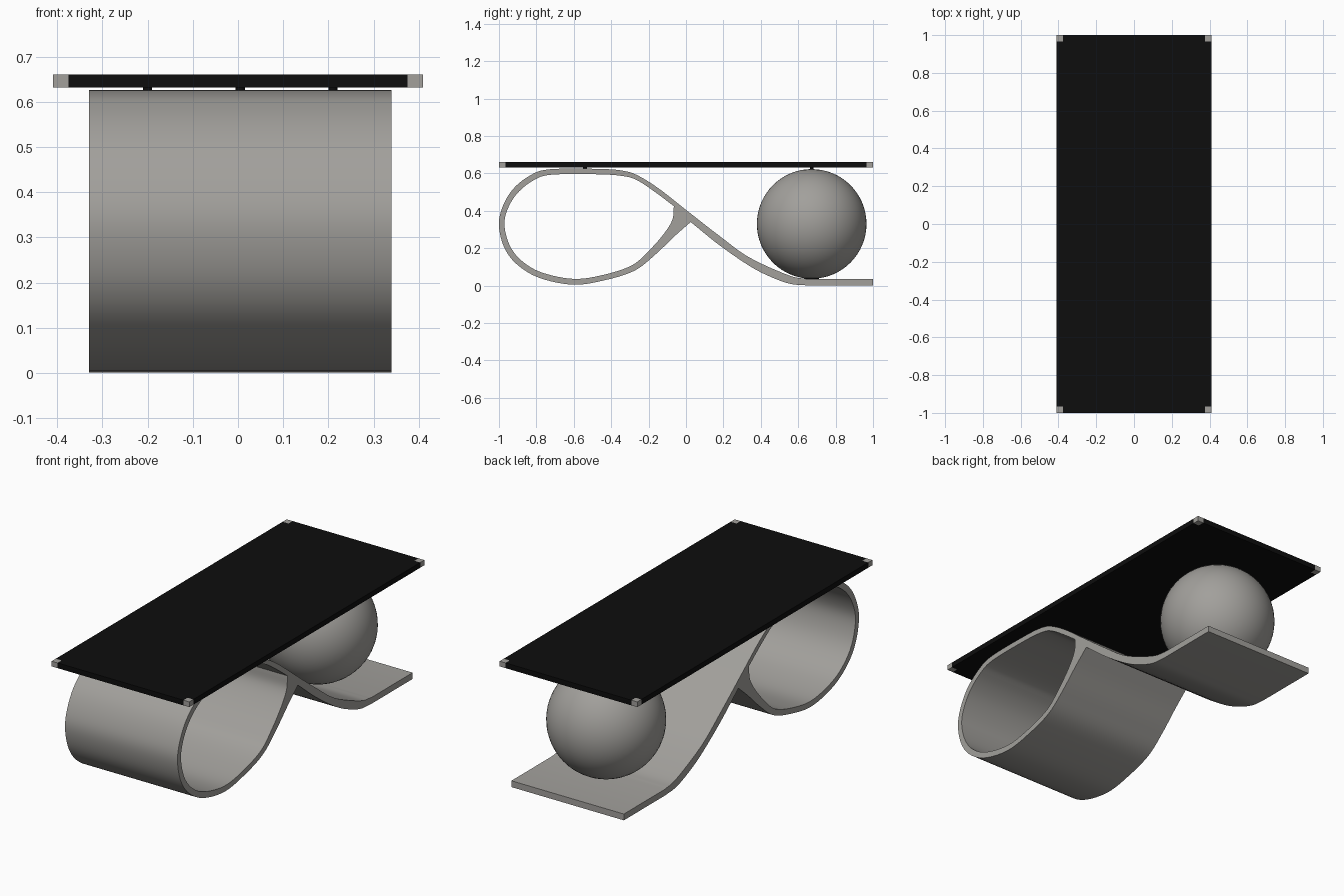
import bpy, bmesh, math
from mathutils import Matrix, Vector

if "Cube" in bpy.data.objects:
    bpy.data.objects.remove(bpy.data.objects["Cube"])


def material(name, rgb):
    m = bpy.data.materials.new(name)
    m.diffuse_color = (*rgb, 1)
    m.use_nodes = True
    m.node_tree.nodes["Principled BSDF"].inputs["Base Color"].default_value = m.diffuse_color
    return m


GREY = material("warm grey", (0.36, 0.35, 0.33))
BLACK = material("black", (0.004, 0.004, 0.004))


def add_object(name, bm, mat, smooth=False):
    me = bpy.data.meshes.new(name)
    bm.to_mesh(me)
    bm.free()
    me.materials.append(mat)
    ob = bpy.data.objects.new(name, me)
    bpy.context.collection.objects.link(ob)
    if smooth:
        finish_smooth(ob)
    return ob


def finish_smooth(ob):
    bpy.ops.object.select_all(action='DESELECT')
    ob.select_set(True)
    bpy.context.view_layer.objects.active = ob
    bpy.ops.object.shade_smooth_by_angle(angle=math.radians(35))


def box(name, size, loc, mat):
    bm = bmesh.new()
    bmesh.ops.create_cube(bm, size=1, matrix=Matrix.Translation(loc) @ Matrix.Diagonal((*size, 1)))
    return add_object(name, bm, mat)


def disc(name, radius, depth, loc, mat):
    bm = bmesh.new()
    bmesh.ops.create_cone(bm, cap_ends=True, segments=24, radius1=radius, radius2=radius,
                          depth=depth, matrix=Matrix.Translation(loc))
    return add_object(name, bm, mat, True)


def smooth_path(pts, steps=6):
    """Catmull-Rom curve through the points, ends kept."""
    p = [Vector(q) for q in pts]
    p = [2 * p[0] - p[1]] + p + [2 * p[-1] - p[-2]]
    out = []
    for a, b, c, d in zip(p, p[1:], p[2:], p[3:]):
        for i in range(steps):
            t = i / steps
            out.append(0.5 * (2 * b + (c - a) * t + (2 * a - 5 * b + 4 * c - d) * t * t
                              + (3 * b - a - 3 * c + d) * t ** 3))
    return out + [p[-2]]


# ribbon base: side profile (y, z) with a hole, extruded across x
upper = [(.65, .035), (.55, .055), (.34, .15), (.18, .265), (0, .405), (-.14, .515),
         (-.25, .585), (-.33, .613), (-.46, .624), (-.73, .622), (-.84, .585), (-.93, .51),
         (-.985, .41), (-1, .315), (-.97, .2), (-.90, .11), (-.78, .04), (-.6, .005),
         (-.43, .03), (-.275, .08), (-.165, .165), (-.06, .265), (.025, .34)]
under = [(.025, .34), (.18, .215), (.34, .105), (.45, .048), (.555, .01), (.65, .001)]
hole = [(-.065, .425), (-.165, .5), (-.25, .557), (-.32, .583), (-.46, .595), (-.72, .593),
        (-.82, .56), (-.905, .49), (-.957, .4), (-.97, .315), (-.94, .21), (-.875, .13),
        (-.77, .07), (-.6, .036), (-.44, .058), (-.29, .108), (-.2, .185), (-.12, .275),
        (-.073, .352), (-.065, .425)]
outer_loop = [Vector((1, .035))] + smooth_path(upper)[:-1] + smooth_path(under) + [Vector((1, .001))]
inner_loop = smooth_path(hole)[:-1]

curve = bpy.data.curves.new("ribbon_profile", 'CURVE')
curve.dimensions = '2D'
curve.fill_mode = 'BOTH'
curve.extrude = 0.335
for loop in (outer_loop, inner_loop):
    s = curve.splines.new('POLY')
    s.points.add(len(loop) - 1)
    for pt, q in zip(s.points, loop):
        pt.co = (q.x, q.y, 0, 1)
    s.use_cyclic_u = True
tmp = bpy.data.objects.new("ribbon_profile", curve)
bpy.context.collection.objects.link(tmp)
bpy.context.view_layer.update()
mesh = bpy.data.meshes.new_from_object(tmp.evaluated_get(bpy.context.evaluated_depsgraph_get()))
bpy.data.objects.remove(tmp)
bm = bmesh.new()
bm.from_mesh(mesh)
# profile x -> y, profile y -> z, extrusion -> x
bm.transform(Matrix(((0, 0, 1, 0.005), (1, 0, 0, 0), (0, 1, 0, 0), (0, 0, 0, 1))))
bmesh.ops.remove_doubles(bm, verts=bm.verts, dist=1e-5)
bmesh.ops.recalc_face_normals(bm, faces=bm.faces)
bpy.data.meshes.remove(mesh)
add_object("ribbon_base", bm, GREY, True)

# ball under the far end of the top
bm = bmesh.new()
bmesh.ops.create_uvsphere(bm, u_segments=64, v_segments=32, radius=0.293,
                          matrix=Matrix.Translation((0.005, 0.672, 0.33)))
add_object("support_ball", bm, GREY, True)

# small spacers carrying the top, and one under the ball
for i, (x, y) in enumerate([(-.2, -.54), (.21, -.54), (.005, .672)]):
    disc(f"top_spacer_{i + 1}", 0.01, 0.012, (x, y, 0.627), BLACK)
disc("ball_spacer", 0.04, 0.008, (0.005, 0.672, 0.038), BLACK)

# table top: black cross-shaped slab with grey corner blocks
W, L, C, Z, T = 0.41, 1.0, 0.035, 0.646, 0.028
bm = bmesh.new()
outline = []
for sx, sy in ((1, 1), (-1, 1), (-1, -1), (1, -1)):
    corner = [(sx * W, sy * (L - C)), (sx * (W - C), sy * (L - C)), (sx * (W - C), sy * L)]
    outline += corner if sx * sy > 0 else corner[::-1]
face = bm.faces.new([bm.verts.new((x, y, Z - T / 2)) for x, y in outline])
ext = bmesh.ops.extrude_face_region(bm, geom=[face], use_keep_orig=True)
bmesh.ops.translate(bm, vec=(0, 0, T), verts=[g for g in ext["geom"] if isinstance(g, bmesh.types.BMVert)])
bmesh.ops.recalc_face_normals(bm, faces=bm.faces)
add_object("table_top", bm, BLACK)
for sx in (-1, 1):
    for sy in (-1, 1):
        side = ("left" if sx < 0 else "right") + ("_front" if sy < 0 else "_back")
        box("corner_block_" + side, (C, C, T), (sx * (W - C / 2), sy * (L - C / 2), Z), GREY)
